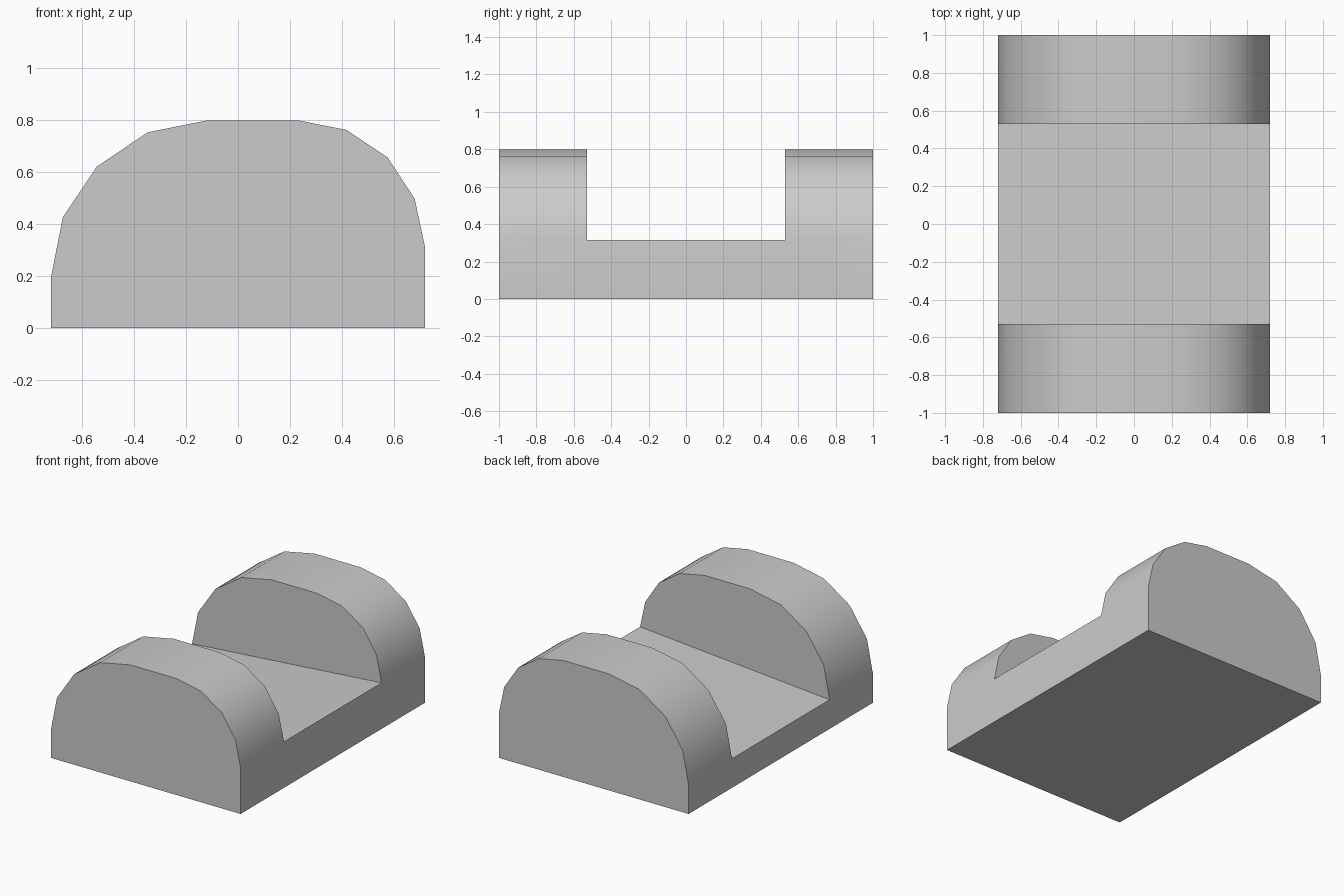
import bpy
import bmesh
import math

cube = bpy.data.objects.get("Cube")
if cube:
    bpy.data.objects.remove(cube, do_unlink=True)

# Plain grey material
grey = bpy.data.materials.new("plain_grey")
grey.use_nodes = True
colour = (0.6, 0.6, 0.6, 1)
grey.diffuse_color = colour
grey.node_tree.nodes["Principled BSDF"].inputs["Base Color"].default_value = colour

# Lopsided arch, from the left wall's top over to the right wall's top
arch = [(-0.72, 0.2), (-0.675, 0.427), (-0.544, 0.622), (-0.348, 0.754),
        (-0.117, 0.8), (0.232, 0.8), (0.418, 0.763), (0.576, 0.658),
        (0.681, 0.498), (0.72, 0.316)]
feet = [(0.72, 0), (-0.72, 0)]
outline = arch + feet
stations = [-1, -0.53, 0.53, 1]

bm = bmesh.new()
rings = [[bm.verts.new((x, y, z)) for x, z in outline] for y in stations]
count, last = len(outline), len(arch) - 1

# Outer skin: the arch is left open along the middle bay
for bay in range(3):
    a, b = rings[bay], rings[bay + 1]
    for i in range(count):
        if bay == 1 and i < last:
            continue
        j = (i + 1) % count
        bm.faces.new((a[i], a[j], b[j], b[i]))

# Sloping floor of the middle bay
a, b = rings[1], rings[2]
bm.faces.new((a[0], a[last], b[last], b[0]))

# Outer end walls and the inner walls above the floor
for ring in (rings[0], rings[3]):
    bm.faces.new(ring)
for ring in (rings[1], rings[2]):
    bm.faces.new(ring[:last + 1])

# Merge the level underside and side walls into clean faces
bmesh.ops.recalc_face_normals(bm, faces=bm.faces)
mesh = bpy.data.meshes.new("arched_cradle")
bm.to_mesh(mesh)
bm.free()
mesh.materials.append(grey)

cradle = bpy.data.objects.new("arched_cradle", mesh)
bpy.context.collection.objects.link(cradle)
bpy.context.view_layer.objects.active = cradle
cradle.select_set(True)
bpy.ops.object.shade_smooth_by_angle(angle=math.radians(30))
